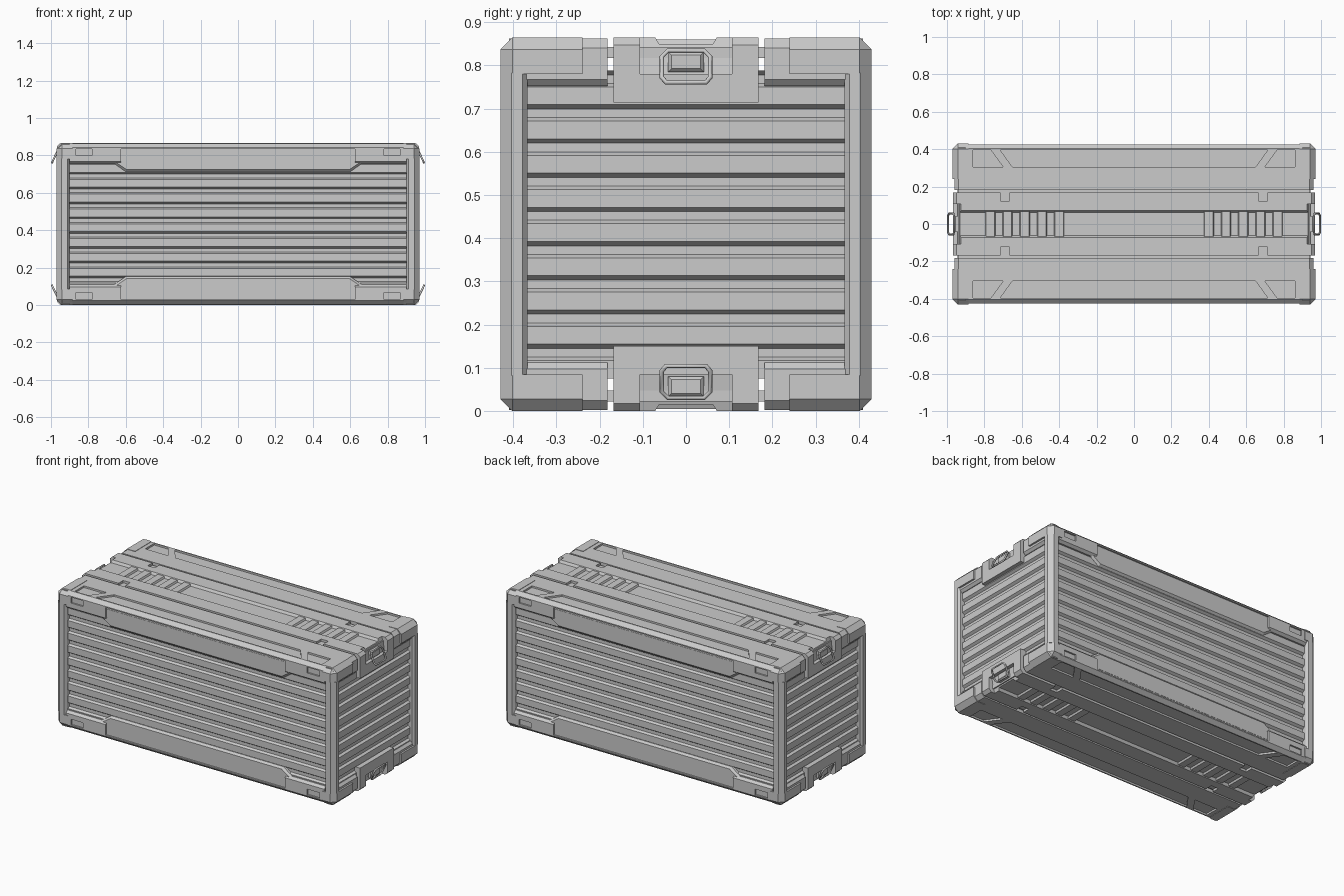
import bpy, bmesh
from mathutils import Vector

if "Cube" in bpy.data.objects:
    bpy.data.objects.remove(bpy.data.objects["Cube"])

H = 0.4325  # half height: every part is modelled around the crate's centre


def finish(bm, name, mirror=""):
    bmesh.ops.recalc_face_normals(bm, faces=bm.faces)
    me = bpy.data.meshes.new(name)
    bm.to_mesh(me)
    bm.free()
    ob = bpy.data.objects.new(name, me)
    bpy.context.collection.objects.link(ob)
    ob.location = (0, 0, H)
    if mirror:
        add_mirror(ob, mirror)
    return ob


def add_mirror(ob, axes):
    m = ob.modifiers.new("Mirror", "MIRROR")
    m.use_axis = ["X" in axes, "Y" in axes, "Z" in axes]
    m.use_mirror_merge = False


def prism(name, axis, pts, a, b, mirror="", bevel=None, width=0.01):
    """Extrude a 2D outline along an axis; optionally bevel edges whose ends pass a test."""
    place = {"X": lambda p, t: (t, p[0], p[1]),
             "Y": lambda p, t: (p[0], t, p[1]),
             "Z": lambda p, t: (p[0], p[1], t)}[axis]
    bm = bmesh.new()
    lo = [bm.verts.new(place(p, a)) for p in pts]
    hi = [bm.verts.new(place(p, b)) for p in pts]
    bm.faces.new(lo)
    bm.faces.new(hi)
    n = len(pts)
    for i in range(n):
        j = (i + 1) % n
        bm.faces.new((lo[i], lo[j], hi[j], hi[i]))
    bmesh.ops.recalc_face_normals(bm, faces=bm.faces)
    if bevel:
        edges = [e for e in bm.edges if bevel(e.verts[0].co, e.verts[1].co)]
        bmesh.ops.bevel(bm, geom=edges, offset=width, segments=1,
                        profile=0.5, affect="EDGES")
    return finish(bm, name, mirror)


def box(name, x, y, z, mirror="", **kw):
    return prism(name, "Z", [(x[0], y[0]), (x[1], y[0]), (x[1], y[1]), (x[0], y[1])],
                 z[0], z[1], mirror, **kw)


def cut(ob, cutters):
    """Subtract the cutters, bake the result, and remove them."""
    bpy.context.view_layer.objects.active = ob
    for c in cutters:
        c.hide_render = True
        m = ob.modifiers.new("Cut", "BOOLEAN")
        m.operation, m.solver, m.object = "DIFFERENCE", "EXACT", c
        bpy.ops.object.modifier_apply(modifier=m.name)
        bpy.data.objects.remove(c)


def louvre(name, axis, out, inn, half, mirror):
    """Corrugated wall sheet."""
    bm = bmesh.new()
    prev = None
    for k in range(10):
        t = 0.356 - 0.0792 * k
        for d, z in ((out, t), (inn, t - 0.01), (inn, t - 0.03), (out, t - 0.038)):
            if z < -0.36:
                continue
            row = [bm.verts.new((s, d, z) if axis == "X" else (d, s, z)) for s in (-half, half)]
            if prev:
                bm.faces.new((prev[0], prev[1], row[1], row[0]))
            prev = row
    return finish(bm, name, mirror)


# Corrugated walls
louvre("long_wall", "X", 0.405, 0.390, 0.92, "Y")
louvre("end_wall", "Y", 0.943, 0.928, 0.385, "X")

# Corner posts
prism("corner_post", "Z", [(0.97, 0.378), (0.97, 0.404), (0.944, 0.43), (0.912, 0.43),
                           (0.902, 0.415), (0.902, 0.385), (0.925, 0.367), (0.957, 0.367)],
      -0.35, 0.35, "XYZ")

# Long side beams with panel recesses on top and front
beam = prism("side_beam", "X", [(0.182, 0.43), (0.403, 0.43), (0.426, 0.409), (0.426, 0.335),
                                (0.410, 0.322), (0.380, 0.322), (0.370, 0.395), (0.182, 0.395)],
             -0.90, 0.90)
cuts = [prism("cut_mid", "Z", [(-0.65, 0.305), (0.65, 0.305), (0.715, 0.395), (-0.715, 0.395)],
              0.419, 0.45),
        box("cut_front", (-0.625, 0.625), (0.416, 0.45), (0.30, 0.402))]
for s in (-1, 1):
    cuts.append(prism("cut_end", "Z", [(s * 0.70, 0.305), (s * 0.86, 0.305),
                                       (s * 0.86, 0.395), (s * 0.765, 0.395)], 0.419, 0.45))
    cuts.append(box("cut_slot", sorted((s * 0.78, s * 0.865)), (0.416, 0.45), (0.366, 0.402)))
cut(beam, cuts)
add_mirror(beam, "YZ")

# Dropped plate in the middle of each long rail
prism("rail_plate", "Y", [(-0.66, 0.322), (-0.60, 0.280), (0.60, 0.280), (0.66, 0.322),
                          (0.66, 0.335), (0.62, 0.335), (0.62, 0.39), (-0.62, 0.39),
                          (-0.62, 0.335), (-0.66, 0.335)], 0.38, 0.4175, "YZ",
      bevel=lambda a, b: min(a.y, b.y) > 0.41 and max(a.z, b.z) < 0.33, width=0.012)

# End rails and corner caps
prism("end_rail", "Y", [(0.90, 0.43), (0.937, 0.43), (0.959, 0.408), (0.959, 0.335),
                        (0.945, 0.320), (0.90, 0.320)], 0.182, 0.41, "XYZ")
top = (0.97, 0.43, H)
box("corner_cap", (0.885, top[0]), (0.24, top[1]), (0.348, top[2]), "XYZ",
    bevel=lambda a, b: sum(abs(a[i] - top[i]) < 1e-5 and abs(b[i] - top[i]) < 1e-5
                           for i in range(3)) == 2, width=0.028)

# Deck closing the grooves
box("deck", (-0.94, 0.94), (-0.38, 0.38), (0.385, 0.41), "Z")

# Centre strip with channel and small notches
strip = box("center_strip", (-0.91, 0.91), (-0.168, 0.168), (0.39, H))
cuts = [prism("cut_channel", "X", [(-0.062, 0.417), (0.062, 0.417), (0.082, 0.45), (-0.082, 0.45)],
              -0.95, 0.95)]
for sx in (-1, 1):
    for sy in (-1, 1):
        cuts.append(box("cut_notch", sorted((sx * 0.665, sx * 0.715)),
                        sorted((sy * 0.122, sy * 0.2)), (0.418, 0.45)))
cut(strip, cuts)
add_mirror(strip, "Z")

# Grip ribs across the channel
for i in range(5):
    x = 0.40 + 0.092 * i
    prism("grip_rib", "Y", [(x - 0.028, 0.415), (x - 0.022, 0.428), (x + 0.022, 0.428),
                            (x + 0.028, 0.415)], -0.068, 0.068, "XZ")

# End blocks with handle recess
block = prism("end_block", "Y", [(0.91, 0.282), (0.968, 0.282), (0.968, 0.415),
                                 (0.95, H), (0.91, H)], -0.168, 0.168)
cut(block, [prism("cut_handle", "Y", [(1.0, 0.348), (0.945, 0.348), (0.938, 0.395),
                                      (0.92, 0.45), (1.0, 0.45)], -0.107, 0.107),
            prism("cut_channel", "X", [(-0.062, 0.417), (0.062, 0.417), (0.082, 0.45),
                                       (-0.082, 0.45)], 0.85, 1.0)])
add_mirror(block, "XZ")

# Hinge and hanging handle loop
box("handle_hinge", (0.93, 0.962), (-0.042, 0.042), (0.352, 0.40), "XZ",
    bevel=lambda a, b: min(a.x, b.x) > 0.95, width=0.008)
path = [(0.962, 0.042, 0.402), (0.966, 0.056, 0.388), (0.989, 0.056, 0.340),
        (0.994, 0.046, 0.328)]
path += [(x, -y, z) for x, y, z in reversed(path)]
cu = bpy.data.curves.new("handle_loop", "CURVE")
cu.dimensions, cu.bevel_depth, cu.bevel_resolution = "3D", 0.0055, 1
sp = cu.splines.new("POLY")
sp.points.add(len(path) - 1)
for p, co in zip(sp.points, path):
    p.co = (*co, 1)
sp.use_cyclic_u = True
loop = bpy.data.objects.new("handle_loop", cu)
bpy.context.collection.objects.link(loop)
loop.location = (0, 0, H)
bpy.context.view_layer.objects.active = loop
loop.select_set(True)
bpy.ops.object.convert(target="MESH")
add_mirror(bpy.context.view_layer.objects.active, "XZ")
